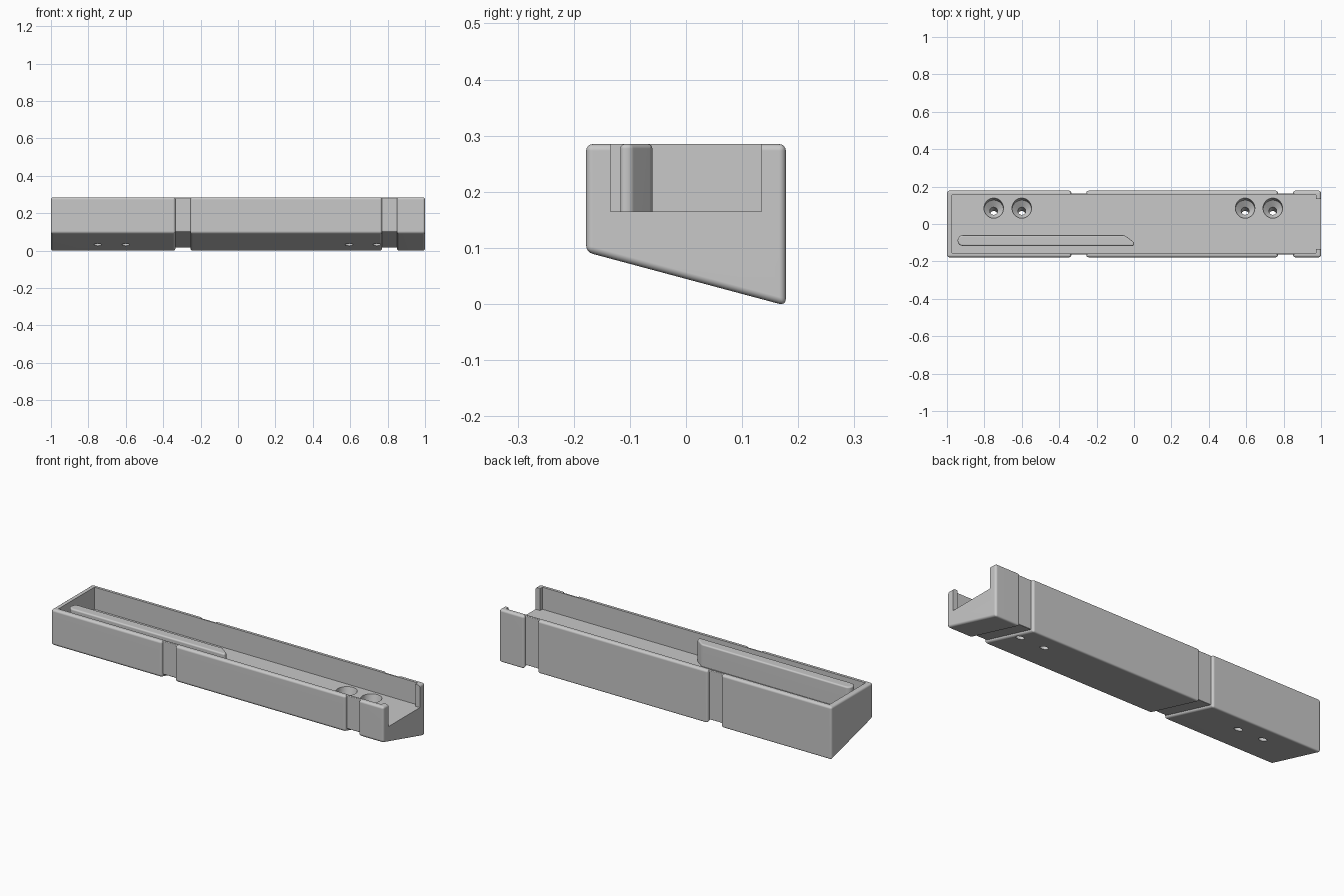
import bpy, bmesh
from math import radians, tan, sin, cos, pi
from mathutils import Vector, Matrix

cube = bpy.data.objects.get("Cube")
if cube:
    bpy.data.objects.remove(cube, do_unlink=True)

grey = bpy.data.materials.new("plain grey")
grey.use_nodes = True
grey.diffuse_color = (0.58, 0.58, 0.58, 1)
grey.node_tree.nodes["Principled BSDF"].inputs["Base Color"].default_value = grey.diffuse_color

SLOPE = radians(15)
TOP, FLOOR = 0.285, 0.165
HALF_Y = 0.178


def to_object(name, bm):
    bmesh.ops.recalc_face_normals(bm, faces=bm.faces)
    mesh = bpy.data.meshes.new(name)
    bm.to_mesh(mesh)
    bm.free()
    mesh.materials.append(grey)
    obj = bpy.data.objects.new(name, mesh)
    bpy.context.collection.objects.link(obj)
    return obj


def prism(name, outline, direction, radius=0):
    """Extrude an outline and round its sharp edges."""
    bm = bmesh.new()
    face = bm.faces.new([bm.verts.new(p) for p in outline])
    out = bmesh.ops.extrude_face_region(bm, geom=[face], use_keep_orig=True)
    verts = [g for g in out["geom"] if isinstance(g, bmesh.types.BMVert)]
    bmesh.ops.translate(bm, verts=verts, vec=Vector(direction))
    bmesh.ops.recalc_face_normals(bm, faces=bm.faces)
    if radius:
        edges = [e for e in bm.edges if e.calc_face_angle(0) > 0.6]
        bmesh.ops.bevel(bm, geom=edges, offset=radius, segments=4,
                        profile=0.5, affect='EDGES', clamp_overlap=True)
    return to_object(name, bm)


def box(name, x0, x1, half_y, z0, z1):
    outline = [(x0, -half_y, z0), (x1, -half_y, z0), (x1, half_y, z0), (x0, half_y, z0)]
    return prism(name, outline, (0, 0, z1 - z0))


def wedge(name, x0, x1, inset, top, radius):
    """Length of the body with its sloping underside, shrunk by inset."""
    y = HALF_Y - inset
    under = lambda v: -0.003 + (HALF_Y - v) * tan(SLOPE) + inset / cos(SLOPE)
    outline = [(x0, -y, top), (x0, -y, under(-y)), (x0, y, under(y)), (x0, y, top)]
    return prism(name, outline, (x1 - x0, 0, 0), radius)


def lathe(name, profile, matrix):
    bm = bmesh.new()
    verts = [bm.verts.new((r, 0, z)) for r, z in profile]
    edges = [bm.edges.new(pair) for pair in zip(verts, verts[1:])]
    bmesh.ops.spin(bm, geom=verts + edges, cent=(0, 0, 0), axis=(0, 0, 1),
                   angle=2 * pi, steps=40, use_duplicate=False)
    bmesh.ops.remove_doubles(bm, verts=bm.verts, dist=1e-5)
    bm.transform(matrix)
    return to_object(name, bm)


def combine(target, other, operation):
    mod = target.modifiers.new(operation.lower(), 'BOOLEAN')
    mod.operation, mod.object, mod.solver = operation, other, 'EXACT'
    bpy.context.view_layer.objects.active = target
    bpy.ops.object.modifier_apply(modifier=mod.name)
    bpy.data.objects.remove(other, do_unlink=True)


# Three rounded body lengths joined by a slimmer core, leaving two strap grooves
body = wedge("tray_body", -0.98, 0.98, 0.014, TOP - 0.0005, 0.004)
for x0, x1 in ((-1, -0.335), (-0.255, 0.77), (0.85, 1)):
    combine(body, wedge("body_length", x0, x1, 0, TOP, 0.012), 'UNION')

# Long open trough with a narrower mouth at one end
combine(body, box("trough_cutter", -0.972, 0.972, 0.154, FLOOR, 0.4), 'DIFFERENCE')
combine(body, box("mouth_cutter", 0.95, 1.1, 0.135, FLOOR, 0.4), 'DIFFERENCE')

# Countersunk screw holes, square to the sloping underside
hole = [(0, 0.05), (0.052, 0.05), (0.052, -0.03), (0.021, -0.06), (0.021, -0.25), (0, -0.25)]
for x in (-0.75, -0.6, 0.594, 0.742):
    place = Matrix.Translation((x, 0.085, FLOOR)) @ Matrix.Rotation(-SLOPE, 4, 'X')
    combine(body, lathe("hole_cutter", hole, place), 'DIFFERENCE')

# Guide rib with one round end and one slanted end
mid, r, base = -0.0885, 0.0285, 0.15
outline = [(-0.915 - r * sin(a), mid + r * cos(a), base)
           for a in (pi * i / 8 for i in range(9))]
outline += [(0, mid - r, base), (0, -0.098, base), (-0.05, mid + r, base)]
combine(body, prism("guide_rib", outline, (0, 0, TOP - base), 0.008), 'UNION')

# Smooth the rounded edges while keeping the flats flat
bpy.ops.object.select_all(action='DESELECT')
body.select_set(True)
bpy.context.view_layer.objects.active = body
bpy.ops.object.shade_smooth_by_angle(angle=radians(32))
weighted = body.modifiers.new("flat_normals", 'WEIGHTED_NORMAL')
weighted.keep_sharp = True
